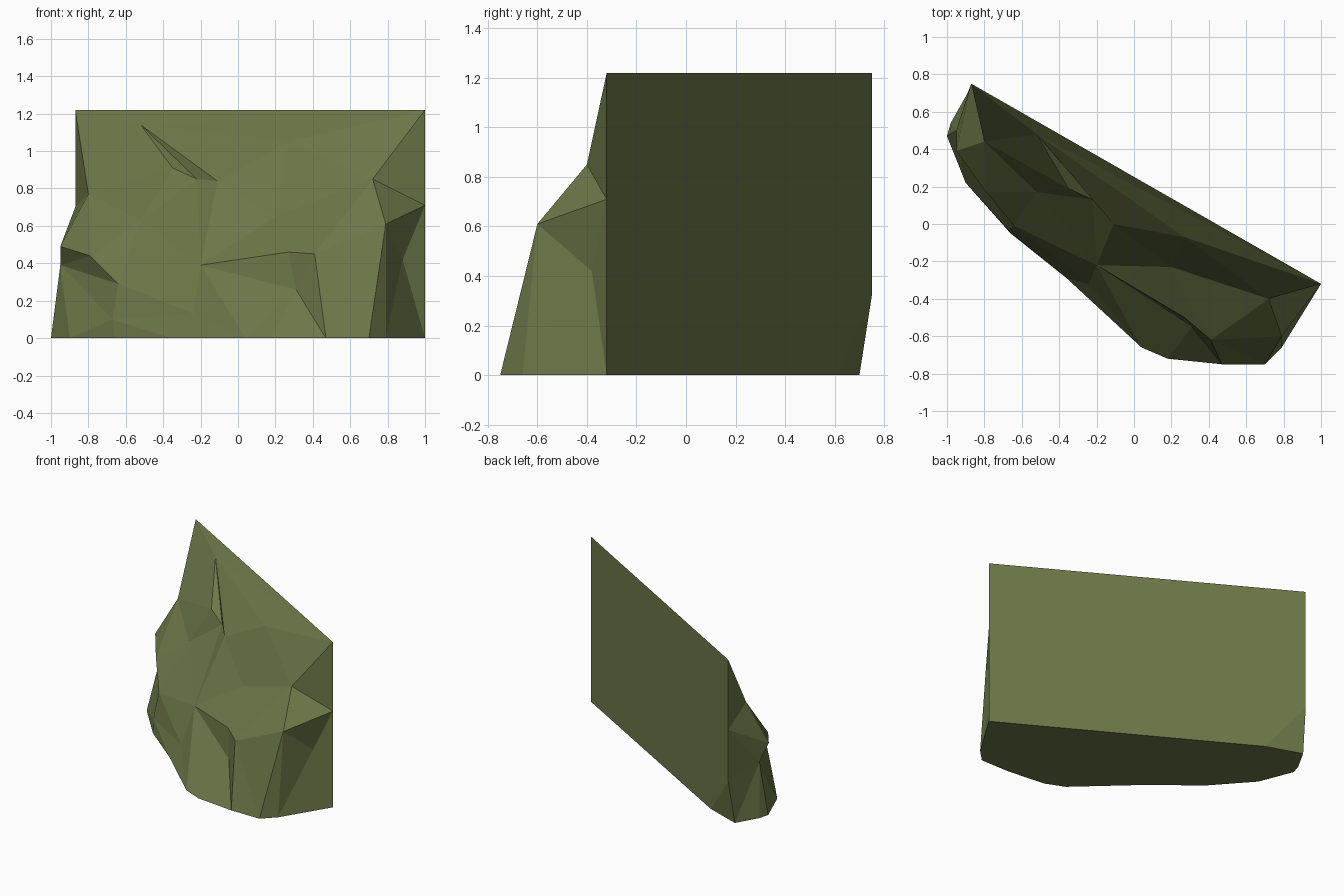
import bpy
import bmesh
from mathutils import Vector
from mathutils.geometry import delaunay_2d_cdt

default_cube = bpy.data.objects.get("Cube")
if default_cube:
    bpy.data.objects.remove(default_cube, do_unlink=True)

# Corners of the flat cut wall at the back
wall = {
    "top_right": (-.87, .75, 1.22), "top_left": (1, -.32, 1.22),
    "left_mid": (1, -.32, .71), "left_foot": (1, -.32, 0),
    "right_foot": (-.63, .61, 0), "right_low": (-.87, .75, .32),
    "right_mid": (-.87, .75, .7),
}

# Footprint of the bank, from its left end round to its right end
ground = {
    "foot_a": (.79, -.66, 0), "foot_b": (.7, -.75, 0), "foot_c": (.47, -.75, 0),
    "foot_d": (.18, -.72, 0), "foot_e": (.04, -.66, 0), "foot_f": (-.36, -.29, 0),
    "foot_g": (-.66, -.05, 0), "foot_h": (-.9, .22, 0), "foot_i": (-1, .47, 0),
    "foot_j": (-.98, .54, 0), "foot_k": (-.89, .7, 0),
}

# Rocky outcrops on the sloping front
slope = {
    "shoulder": (.72, -.4, .85), "elbow": (.79, -.6, .61), "hollow": (.88, -.38, .42),
    "spur_top": (-.52, .48, 1.14), "spur_mid": (-.35, .19, .91), "spur_tip": (-.22, .13, .85),
    "ledge_right": (-.64, -.01, .29), "ledge_mid": (-.2, -.22, .39),
    "ledge_back": (.27, -.5, .46), "ledge_left": (.41, -.62, .45), "ledge_dip": (.31, -.55, .26),
    "toe": (-.24, -.32, .13), "toe_right": (-.67, -.03, .1),
    "notch_top": (-.95, .39, .49), "notch_in": (-.79, .17, .44), "notch_low": (-.95, .5, .39),
    "cheek": (-.8, .44, .77), "swell_a": (.2, -.23, .65), "swell_b": (-.11, 0, .84),
    "swell_c": (-.52, .17, .63), "swell_d": (.27, -.07, 1.05),
}
points = {**wall, **ground, **slope}
names = list(points)

# Rim of the front surface and its hard creases
rim = ("top_right top_left left_mid left_foot foot_a foot_b foot_c foot_d foot_e foot_f "
       "foot_g foot_h foot_i notch_low notch_top right_mid").split()
creases = [
    "top_left shoulder left_mid elbow shoulder",
    "foot_a elbow foot_b",
    "elbow hollow left_foot",
    "left_mid hollow foot_a",
    "spur_top spur_mid spur_tip spur_top",
    "toe_right ledge_right ledge_mid ledge_dip foot_c ledge_left ledge_back ledge_mid",
    "ledge_dip ledge_left",
    "toe foot_e",
    "toe toe_right",
    "notch_top notch_in notch_low",
    "top_right cheek right_mid",
    "cheek notch_top",
    "ledge_back swell_a",
    "ledge_left shoulder",
]


def chain_edges(chain):
    return list(zip(chain, chain[1:]))


def triangulate_front():
    """Span the rim and creases with flat triangles, as seen from the front."""
    used = rim + [n for n in slope if n not in rim]
    flat = [Vector((points[n][0], points[n][2])) for n in used]
    pairs = chain_edges(rim + rim[:1])
    for crease in creases:
        pairs += chain_edges(crease.split())
    edges = [(used.index(a), used.index(b)) for a, b in pairs]
    result = delaunay_2d_cdt(flat, edges, [list(range(len(rim)))], 1, 1e-5)
    triangles, sources = result[2], result[3]
    for tri in triangles:
        if all(sources[i] for i in tri):
            yield [used[sources[i][0]] for i in tri]


# Flat wall, base and the faces of the right end
closing_faces = [
    list(wall),
    ["left_foot", *ground, "right_foot"],
    "right_mid notch_top notch_low".split(),
    "right_mid notch_low right_low".split(),
    "right_low notch_low foot_k".split(),
    "notch_low foot_j foot_k".split(),
    "notch_low foot_i foot_j".split(),
    "right_low foot_k right_foot".split(),
]

# Join everything into one closed, faceted body
bm = bmesh.new()
verts = {n: bm.verts.new(points[n]) for n in names}
for face in [*triangulate_front(), *closing_faces]:
    bm.faces.new([verts[n] for n in face])
bmesh.ops.recalc_face_normals(bm, faces=bm.faces)
mesh = bpy.data.meshes.new("rocky_bank")
bm.to_mesh(mesh)
bm.free()

# Mossy green
moss = bpy.data.materials.new("moss_green")
moss.use_nodes = True
moss.diffuse_color = (.15, .187, .065, 1)
moss.node_tree.nodes["Principled BSDF"].inputs["Base Color"].default_value = moss.diffuse_color
mesh.materials.append(moss)

bank = bpy.data.objects.new("rocky_bank", mesh)
bpy.context.collection.objects.link(bank)
